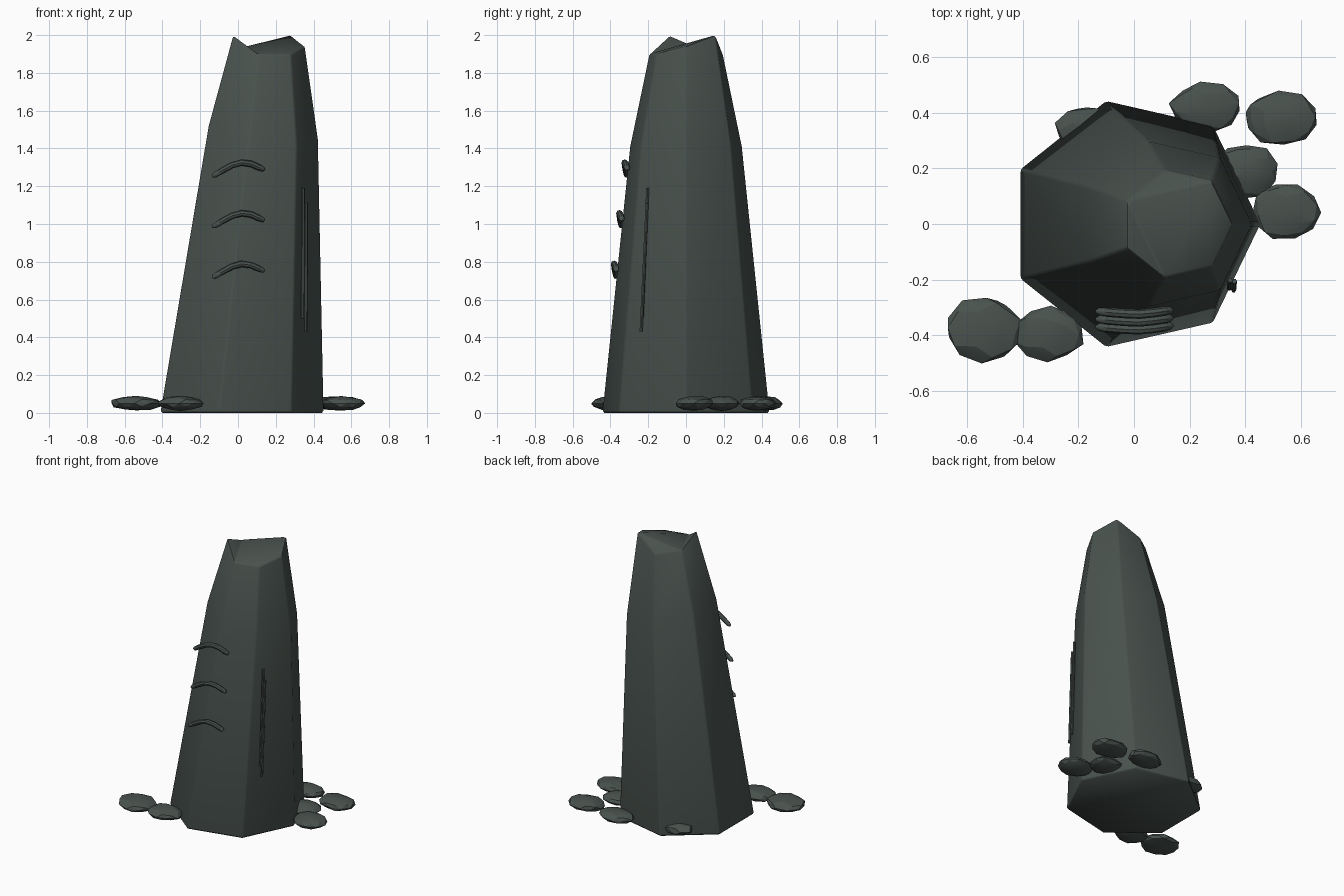
import bpy, bmesh, math, random
from mathutils import Vector, Matrix

if "Cube" in bpy.data.objects:
    bpy.data.objects.remove(bpy.data.objects["Cube"])


def material(name, rgb):
    m = bpy.data.materials.new(name)
    m.diffuse_color = (*rgb, 1)
    m.use_nodes = True
    m.node_tree.nodes["Principled BSDF"].inputs["Base Color"].default_value = m.diffuse_color
    return m


stone = material("dark green stone", (0.066, 0.084, 0.075))


def add_object(name, bm, mat, angle=30, bevel=0.0):
    bmesh.ops.recalc_face_normals(bm, faces=bm.faces)
    me = bpy.data.meshes.new(name)
    bm.to_mesh(me)
    bm.free()
    me.materials.append(mat)
    ob = bpy.data.objects.new(name, me)
    bpy.context.collection.objects.link(ob)
    bpy.ops.object.select_all(action='DESELECT')
    ob.select_set(True)
    bpy.context.view_layer.objects.active = ob
    if bevel:
        mod = ob.modifiers.new("bevel", 'BEVEL')
        mod.width = bevel
        mod.segments = 2
        mod.limit_method = 'ANGLE'
        mod.angle_limit = math.radians(30)
        bpy.ops.object.modifier_apply(modifier=mod.name)
    bpy.ops.object.shade_smooth_by_angle(angle=math.radians(angle))
    return ob


def ring(bm, cx, r, heights):
    step = math.tau / 7
    return [bm.verts.new((cx + r * math.cos(i * step), r * math.sin(i * step), z))
            for i, z in enumerate(heights)]


# Seven-sided leaning pillar with a broken top
bm = bmesh.new()
base = ring(bm, 0, 0.455, [0.005] * 7)
waist = ring(bm, 0.12, 0.305, [1.45, 1.42, 1.41, 1.5, 1.52, 1.41, 1.42])
top = ring(bm, 0.155, 0.2, [1.94, 2.0, 1.9, 1.925, 2.0, 1.9, 1.9])
bm.faces.new(base[::-1])
for low, high in ((base, waist), (waist, top)):
    for i in range(7):
        j = (i + 1) % 7
        bm.faces.new((low[i], low[j], high[j], high[i]))
for tri in ((1, 2, 3), (3, 4, 5), (1, 3, 5), (1, 5, 6), (1, 6, 0)):
    bm.faces.new([top[i] for i in tri])
add_object("pillar", bm, stone, 30, 0.01)


# Rounded bar swept along a path
def bar(name, points, radii, sides=8):
    bm = bmesh.new()
    pts = [Vector(p) for p in points]
    loops = []
    for i, (p, r) in enumerate(zip(pts, radii)):
        t = (pts[min(i + 1, len(pts) - 1)] - pts[max(i - 1, 0)]).normalized()
        u = t.cross(Vector((0, 1, 0))).normalized()
        v = t.cross(u)
        loops.append([bm.verts.new(p + r * (u * math.cos(a) + v * math.sin(a)))
                      for a in (math.tau * k / sides for k in range(sides))])
    for a, b in zip(loops, loops[1:]):
        for k in range(sides):
            n = (k + 1) % sides
            bm.faces.new((a[k], a[n], b[n], b[k]))
    bm.faces.new(loops[0])
    bm.faces.new(loops[-1])
    return add_object(name, bm, stone, 40)


# Three curved brow ridges on the front
arc = [(-0.137, 1.253), (-0.125, 1.258), (-0.08, 1.285), (-0.03, 1.312), (0.02, 1.325),
       (0.07, 1.318), (0.11, 1.30), (0.132, 1.29), (0.139, 1.284)]
for k, drop in enumerate((0, 0.268, 0.536)):
    pts = []
    for x, z in arc:
        z -= drop
        y = -0.455 + 0.105 * z + 0.08 * max(0, x - 0.02) - 0.25 * (z + drop - 1.29)
        pts.append((x, y, z))
    bar(f"front_ridge_{k + 1}", pts, [0.006, 0.014] + [0.017] * 5 + [0.013, 0.006])

# Two thin upright strips on the front right side
bar("side_strip_1", [(0.346, -0.203, 1.19), (0.343, -0.232, 0.5)], [0.009] * 2, 6)
bar("side_strip_2", [(0.362, -0.206, 1.11), (0.359, -0.238, 0.43)], [0.009] * 2, 6)

# Flattened faceted rubble around the foot: x, y, half width, half depth
random.seed(4)
rubble = [(0.26, 0.42, 0.13, 0.09), (0.53, 0.38, 0.138, 0.1), (0.40, 0.19, 0.118, 0.1),
          (0.545, 0.045, 0.125, 0.1), (-0.165, 0.34, 0.12, 0.085),
          (-0.54, -0.38, 0.14, 0.12), (-0.305, -0.395, 0.125, 0.1)]
for k, (x, y, rx, ry) in enumerate(rubble):
    bm = bmesh.new()
    bmesh.ops.create_icosphere(bm, subdivisions=2, radius=1)
    bmesh.ops.rotate(bm, verts=bm.verts, cent=(0, 0, 0),
                     matrix=Matrix.Rotation(random.uniform(0, 6), 3, 'Z'))
    for v in bm.verts:
        v.co *= random.uniform(0.92, 1.06)
        v.co = Vector((v.co.x * rx + x, v.co.y * ry + y, v.co.z * 0.039 + 0.05))
    add_object(f"rubble_{k + 1}", bm, stone, 15)

# Settle the pillar foot exactly on the ground
for v in bpy.data.objects["pillar"].data.vertices:
    if v.co.z < 0.006:
        v.co.z = 0.0
